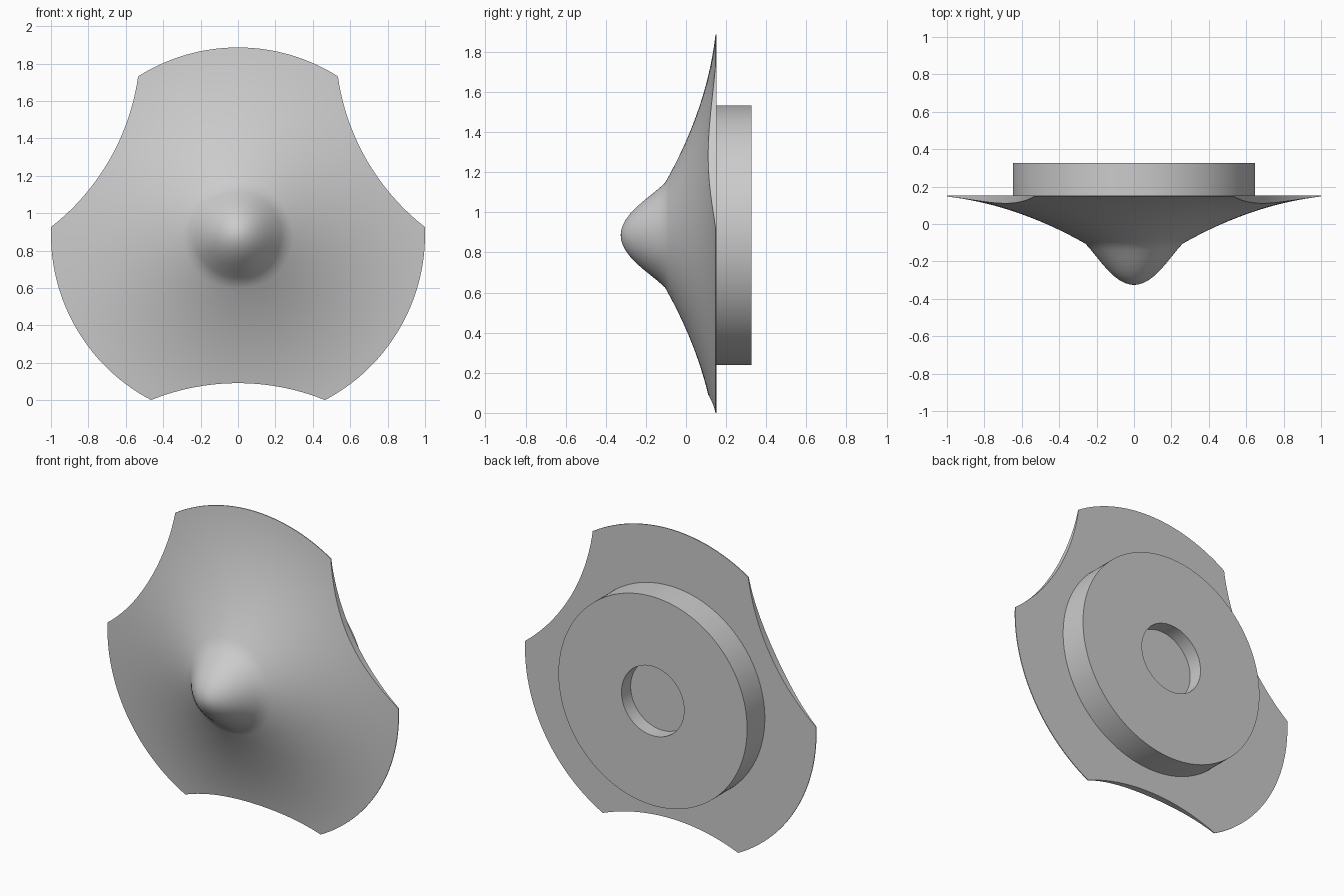
import bpy, bmesh
from math import sin, cos, radians, sqrt

cube = bpy.data.objects.get("Cube")
if cube:
    bpy.data.objects.remove(cube)

CENTRE_Z = 0.886
HALF_CUT = 27.7            # half angle of each scalloped edge
NOSE_R = 0.26
BACK_Y = 0.152
STEPS = 28

grey = bpy.data.materials.new("plain grey")
grey.use_nodes = True
colour = (0.6, 0.6, 0.6, 1)
grey.diffuse_color = colour
grey.node_tree.nodes["Principled BSDF"].inputs["Base Color"].default_value = colour

# Angles and outline radii: three scallops alternating with three round lobes
outline = []
for k in range(3):
    mid = -90 + 120 * k
    for i in range(STEPS):
        phi = -HALF_CUT + 2 * HALF_CUT * i / STEPS
        s, c = sin(radians(phi)), cos(radians(phi))
        outline.append((radians(mid + phi), min(1, 2.04 * c - sqrt(1.245**2 - (2.04 * s)**2))))
    for i in range(STEPS):
        phi = HALF_CUT + (120 - 2 * HALF_CUT) * i / STEPS
        outline.append((radians(mid + phi), 1.0))


def flange_y(r):
    s = 1 - r
    return 0.147 - 0.115 * s - 0.305 * s * s


def build(name, start_y, rings, end_y):
    """Skin a list of rings, each a function of the outline radius, closed by a point at both ends."""
    bm = bmesh.new()
    loops = []
    for ring in rings:
        loop = []
        for angle, edge in outline:
            r, y = ring(edge)
            loop.append(bm.verts.new((r * cos(angle), y, CENTRE_Z + r * sin(angle))))
        loops.append(loop)
    n = len(outline)
    for a, b in zip(loops, loops[1:]):
        for i in range(n):
            j = (i + 1) % n
            bm.faces.new((a[i], a[j], b[j], b[i]))
    for loop, y in ((loops[0], start_y), (loops[-1], end_y)):
        tip = bm.verts.new((0, y, CENTRE_Z))
        for i in range(n):
            bm.faces.new((tip, loop[i], loop[(i + 1) % n]))
    bmesh.ops.recalc_face_normals(bm, faces=bm.faces)
    mesh = bpy.data.meshes.new(name)
    bm.to_mesh(mesh)
    bm.free()
    mesh.materials.append(grey)
    obj = bpy.data.objects.new(name, mesh)
    bpy.context.collection.objects.link(obj)
    bpy.ops.object.select_all(action='DESELECT')
    obj.select_set(True)
    bpy.context.view_layer.objects.active = obj
    bpy.ops.object.shade_smooth_by_angle(angle=radians(30))
    return obj


def fixed(r, y):
    return lambda edge: (r, y)


def flange(u):
    def ring(edge):
        r = NOSE_R + (edge - NOSE_R) * u
        return r, flange_y(r)
    return ring


# Flared disc with rounded nose
nose = [(0.025, -0.323), (0.05, -0.315), (0.08, -0.299), (0.11, -0.276),
        (0.14, -0.247), (0.17, -0.213), (0.2, -0.176), (0.23, -0.139)]
rings = [fixed(r, y) for r, y in nose]
rings += [flange(i / 20) for i in range(21)]
rings.append(lambda edge: (edge, BACK_Y))
build("flared_disc", -0.326, rings, BACK_Y)

# Round hub on the back with a shallow socket
hub = [(0.648, 0.145), (0.648, 0.326), (0.215, 0.326), (0.215, 0.236)]
build("rear_hub", 0.145, [fixed(r, y) for r, y in hub], 0.236)
